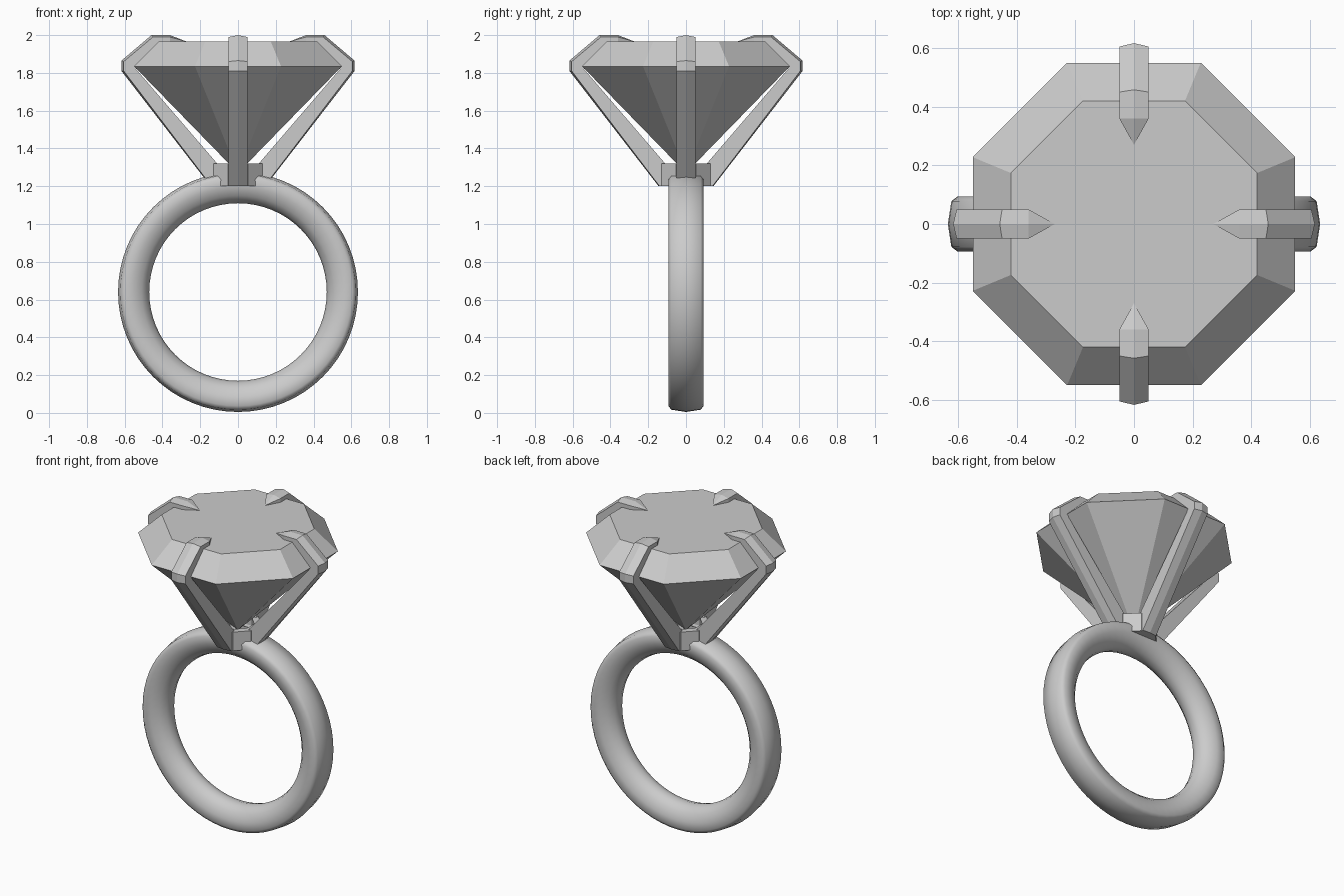
import bpy, bmesh
from math import cos, sin, pi

cube = bpy.data.objects.get("Cube")
if cube:
    bpy.data.objects.remove(cube, do_unlink=True)

# One plain grey for the whole piece
GREY = (0.6, 0.6, 0.6, 1)
grey = bpy.data.materials.new("plain grey")
grey.use_nodes = True
grey.diffuse_color = GREY
grey.node_tree.nodes["Principled BSDF"].inputs["Base Color"].default_value = GREY


def finish(name, bm):
    bmesh.ops.remove_doubles(bm, verts=bm.verts, dist=0.0005)
    bmesh.ops.recalc_face_normals(bm, faces=bm.faces)
    mesh = bpy.data.meshes.new(name)
    bm.to_mesh(mesh)
    bm.free()
    mesh.materials.append(grey)
    obj = bpy.data.objects.new(name, mesh)
    bpy.context.collection.objects.link(obj)
    return obj


def skin(bm, loops, closed=False):
    """Bridge equal-length vertex loops with quads."""
    pairs = list(zip(loops, loops[1:]))
    if closed:
        pairs.append((loops[-1], loops[0]))
    for a, b in pairs:
        n = len(a)
        for i in range(n):
            j = (i + 1) % n
            bm.faces.new((a[i], a[j], b[j], b[i]))


def octagon(bm, apothem, z):
    r = apothem / cos(pi / 8)
    return [bm.verts.new((r * cos(a), r * sin(a), z))
            for a in [(i + 0.5) * pi / 4 for i in range(8)]]


# Band: rounded section swept round a horizontal axis
half = [(0.635, 0), (0.623, 0.078), (0.603, 0.093), (0.555, 0.09),
        (0.51, 0.07), (0.48, 0.038), (0.47, 0)]
section = half + [(r, -y) for r, y in half[-2:0:-1]]
bm = bmesh.new()
STEPS = 64
rings = []
for i in range(STEPS):
    a = 2 * pi * i / STEPS
    rings.append([bm.verts.new((r * cos(a), y, 0.64 + r * sin(a))) for r, y in section])
skin(bm, rings, closed=True)
band = finish("band", bm)
bpy.context.view_layer.objects.active = band
band.select_set(True)
bpy.ops.object.shade_smooth_by_angle(angle=pi / 4)
band.select_set(False)

# Gem: eight-sided crown and pointed pavilion
bm = bmesh.new()
table = octagon(bm, 0.42, 1.965)
girdle = octagon(bm, 0.55, 1.835)
skin(bm, [table, girdle])
bm.faces.new(table)
culet = bm.verts.new((0, 0, 1.27))
for i in range(8):
    bm.faces.new((girdle[i], girdle[(i + 1) % 8], culet))
finish("gem", bm)

# Collar: hollow eight-sided seat under the gem
bm = bmesh.new()
skin(bm, [octagon(bm, r, z) for r, z in
          ((0.13, 1.2), (0.13, 1.32), (0.09, 1.32), (0.09, 1.2))], closed=True)
finish("collar", bm)

# Prongs: ridged claws, outer and inner stations from foot to tip
outer = [(0.14, 1.2), (0.605, 1.81), (0.605, 1.86), (0.45, 1.99), (0.36, 1.99)]
ridge = [(0.145, 1.2), (0.617, 1.81), (0.617, 1.865), (0.458, 2.0), (0.36, 2.0)]
inner = [(0.06, 1.2), (0.11, 1.32), (0.54, 1.82), (0.41, 1.955), (0.36, 1.955)]
for k, side in enumerate(("left", "back", "right", "front")):
    c, s = cos(k * pi / 2), sin(k * pi / 2)
    bm = bmesh.new()

    def put(r, w, z):
        return bm.verts.new((r * c - w * s, r * s + w * c, z))

    loops = []
    for (ro, zo), (rr, zr), (ri, zi) in zip(outer, ridge, inner):
        loops.append([put(ri, -0.05, zi), put(ro, -0.05, zo), put(rr, 0, zr),
                      put(ro, 0.05, zo), put(ri, 0.05, zi)])
    skin(bm, loops)
    bm.faces.new(loops[0])
    tip = put(0.27, 0, 1.965)
    for i in range(5):
        bm.faces.new((loops[-1][i], loops[-1][(i + 1) % 5], tip))
    finish(side + "_prong", bm)
